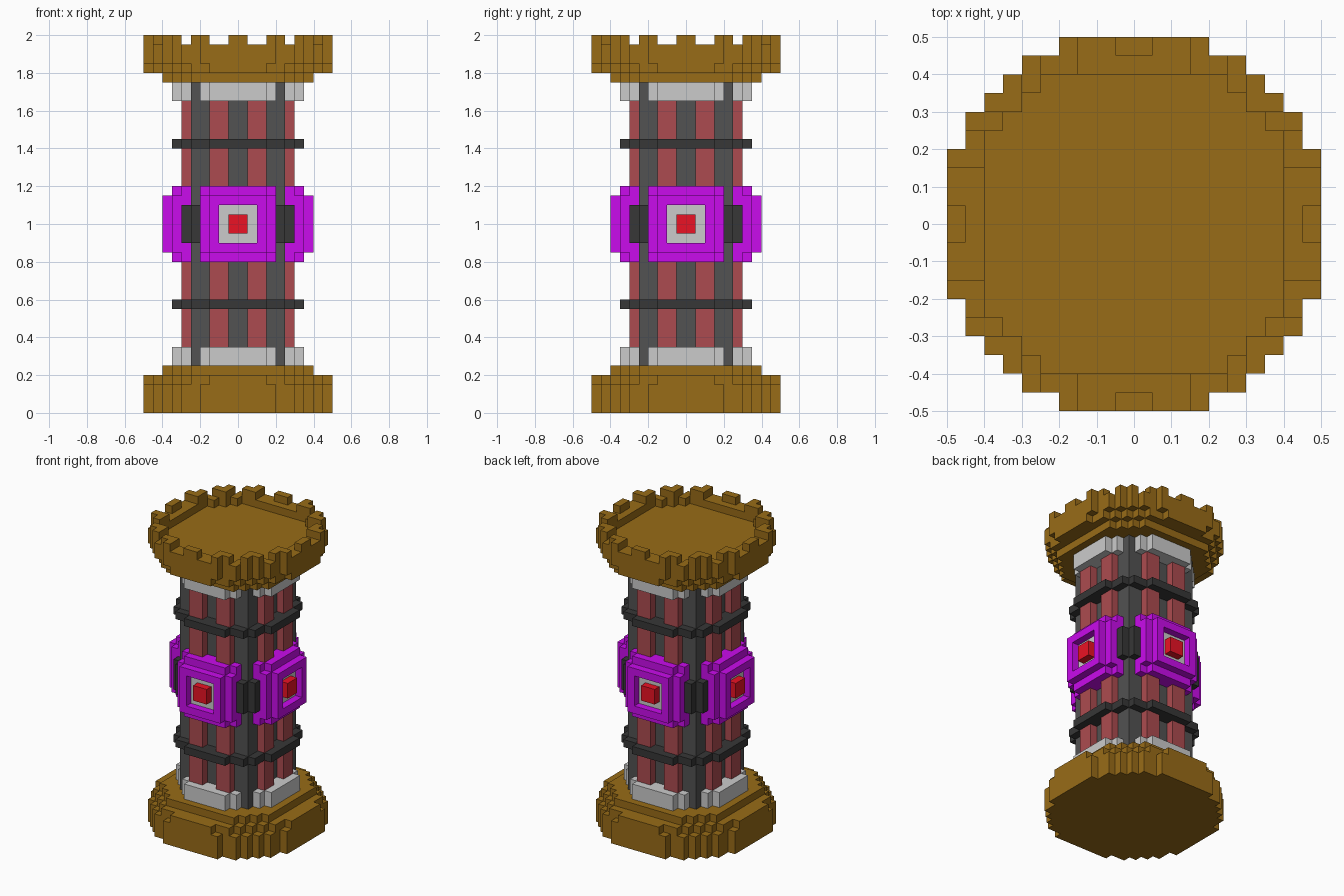
import bpy, bmesh, math

if "Cube" in bpy.data.objects:
    bpy.data.objects.remove(bpy.data.objects["Cube"])

U = 0.05  # one block


def paint(ob, color):
    if color:
        key = "mat_" + "_".join(f"{c:.3f}" for c in color)
        mat = bpy.data.materials.get(key) or bpy.data.materials.new(key)
        mat.diffuse_color = (*color, 1)
        mat.use_nodes = True
        mat.node_tree.nodes["Principled BSDF"].inputs["Base Color"].default_value = mat.diffuse_color
        ob.data.materials.append(mat)


def finish(name, bm, color):
    bmesh.ops.remove_doubles(bm, verts=bm.verts, dist=1e-5)
    me = bpy.data.meshes.new(name)
    bm.to_mesh(me)
    bm.free()
    ob = bpy.data.objects.new(name, me)
    bpy.context.collection.objects.link(ob)
    paint(ob, color)
    return ob


def rows(*half):
    """Quarter plan: half[j] = number of blocks in row j counted from the centre."""
    return {(i, j) for j, n in enumerate(half) for i in range(n)}


def sym(cells):
    """Make a quarter plan symmetric about its diagonal."""
    return cells | {(j, i) for i, j in cells}


def blocks(name, layers, color=None):
    """Stack of block layers (z0, z1, quarter plan), only outer faces are made."""
    bm = bmesh.new()
    fold = lambda i: i if i >= 0 else -1 - i
    quad = lambda pts: bm.faces.new([bm.verts.new(p) for p in pts])
    for k, (z0, z1, plan) in enumerate(layers):
        below = layers[k - 1][2] if k else set()
        above = layers[k + 1][2] if k + 1 < len(layers) else set()
        for i in range(-10, 10):
            for j in range(-10, 10):
                c = (fold(i), fold(j))
                if c not in plan:
                    continue
                p = [(i * U, j * U), ((i + 1) * U, j * U),
                     ((i + 1) * U, (j + 1) * U), (i * U, (j + 1) * U)]
                if c not in above:
                    quad([(x, y, z1) for x, y in p])
                if c not in below:
                    quad([(x, y, z0) for x, y in reversed(p)])
                for s, (di, dj) in enumerate([(0, -1), (1, 0), (0, 1), (-1, 0)]):
                    if (fold(i + di), fold(j + dj)) not in plan:
                        a, b = p[s], p[(s + 1) % 4]
                        quad([(*a, z0), (*b, z0), (*b, z1), (*a, z1)])
    return finish(name, bm, color)


def four_sides(name, boxes, color=None):
    """Boxes (x0, x1, y0, y1, z0, z1) on the front, repeated on all four sides."""
    bm = bmesh.new()
    for x0, x1, y0, y1, z0, z1 in boxes:
        for v in bmesh.ops.create_cube(bm, size=1)["verts"]:
            v.co = (x1 if v.co.x > 0 else x0, y1 if v.co.y > 0 else y0,
                    z1 if v.co.z > 0 else z0)
    first = finish(f"{name}_front", bm, color)
    for q, side in enumerate(("right", "back", "left"), 1):
        ob = bpy.data.objects.new(f"{name}_{side}", first.data)
        bpy.context.collection.objects.link(ob)
        ob.rotation_euler.z = q * math.pi / 2


BROWN, BRICK = (0.315, 0.149, 0.0086), (0.412, 0.071, 0.080)
DARK, BLACK = (0.085, 0.085, 0.085), (0.038, 0.038, 0.038)
PURPLE, RED = (0.587, 0.0035, 0.838), (0.827, 0.006, 0.018)

# Stepped round plans
wide = rows(10, 10, 10, 10, 9, 9, 8, 7, 6, 4)
bevel = rows(10, 10, 10, 9, 9, 8, 7, 6, 5, 3)
inner = rows(8, 8, 8, 8, 8, 7, 6, 5)
merlons = sym({(0, 9), (3, 9), (3, 8), (4, 8), (6, 7), (6, 6)})

# Base and crown
blocks("base", [(0, 0.15, wide), (0.15, 0.2, bevel), (0.2, 0.25, inner)], BROWN)
blocks("crown", [(1.75, 1.8, inner), (1.8, 1.85, bevel), (1.85, 1.9, wide),
                 (1.9, 1.95, wide - inner), (1.95, 2.0, merlons)], BROWN)

# Shaft core with raised brick strips
blocks("shaft_core", [(0.25, 1.75, rows(5, 5, 5, 5, 5))], DARK)
four_sides("brick_strips", [(s * 0.1 - 0.05, s * 0.1 + 0.05, -0.3, -0.25, 0.35, 1.65)
                            for s in (-1, 1)], BRICK)

# Grey collar plates at both ends of the shaft
for name, z in (("lower_collar", 0.25), ("upper_collar", 1.65)):
    four_sides(name, [(-0.2, 0.2, -0.3, -0.25, z, z + 0.1),
                      (-0.15, 0.15, -0.35, -0.3, z, z + 0.1)])

# Belts around the shaft
belt = sym({(i, 6) for i in range(3)} | {(i, 5) for i in range(5)})
for name, z in (("lower_belt", 0.55), ("upper_belt", 1.4)):
    blocks(name, [(z, z + 0.05, belt)], BLACK)

# Clamps on the shaft corners
blocks("corner_clamps", [(0.9, 1.1, {(4, 5), (5, 4)})], BLACK)

# Purple panels: back plate, middle plate with cut corners, open frame
four_sides("panel", [(-0.2, 0.2, -0.3, -0.25, 0.8, 1.2),
                     (-0.15, 0.15, -0.35, -0.3, 0.8, 1.2),
                     (-0.2, -0.15, -0.35, -0.3, 0.85, 1.15),
                     (0.15, 0.2, -0.35, -0.3, 0.85, 1.15),
                     (-0.15, 0.15, -0.4, -0.35, 0.85, 0.9),
                     (-0.15, 0.15, -0.4, -0.35, 1.1, 1.15),
                     (-0.15, -0.1, -0.4, -0.35, 0.9, 1.1),
                     (0.1, 0.15, -0.4, -0.35, 0.9, 1.1)], PURPLE)

# Grey plate and red button inside each frame
four_sides("panel_plate", [(-0.1, 0.1, -0.352, -0.34, 0.9, 1.1)])
four_sides("button", [(-0.05, 0.05, -0.4, -0.35, 0.95, 1.05)], RED)
